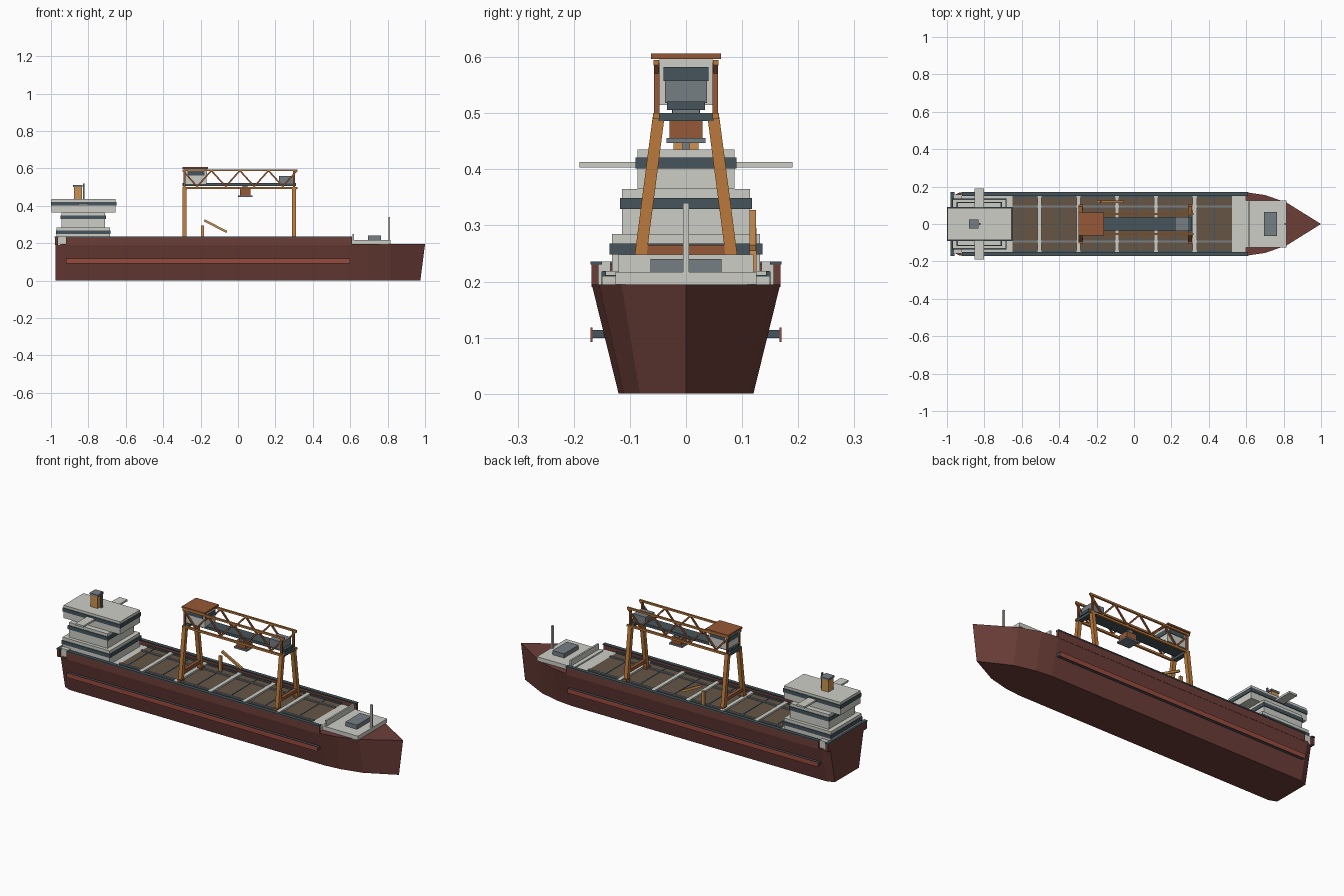
import bpy, bmesh
from mathutils import Vector

old = bpy.data.objects.get("Cube")
if old:
    bpy.data.objects.remove(old, do_unlink=True)


def material(name, *srgb):
    m = bpy.data.materials.new(name)
    col = [((c / 255 + 0.055) / 1.055) ** 2.4 for c in srgb] + [1.0]
    m.diffuse_color = col
    m.use_nodes = True
    m.node_tree.nodes["Principled BSDF"].inputs["Base Color"].default_value = col
    return m


HULL = material("oxide_red", 108, 62, 56)
STRIPE = material("bright_red", 150, 74, 62)
LIGHT = material("pale_grey", 205, 206, 199)
SLATE = material("dark_slate", 70, 85, 91)
GREY = material("mid_grey", 118, 126, 132)
ORANGE = material("crane_orange", 188, 122, 60)
TAN = material("light_orange", 204, 146, 82)
RUST = material("rust_brown", 150, 88, 54)
BROWN = material("hatch_brown", 102, 86, 70)


def finish(name, bm, mat):
    bmesh.ops.recalc_face_normals(bm, faces=bm.faces)
    me = bpy.data.meshes.new(name)
    bm.to_mesh(me)
    bm.free()
    me.materials.append(mat)
    ob = bpy.data.objects.new(name, me)
    bpy.context.collection.objects.link(ob)
    return ob


def box(name, mat, x, y, z):
    """Box from (min, max) ranges."""
    bm = bmesh.new()
    bmesh.ops.create_cube(bm, size=1)
    for v in bm.verts:
        v.co = [r[0] + (c + 0.5) * (r[1] - r[0]) for c, r in zip(v.co, (x, y, z))]
    return finish(name, bm, mat)


def mid_box(name, mat, x, half, z):
    """Box centred on y = 0."""
    return box(name, mat, x, (-half, half), z)


def pair(name, mat, x, y, z):
    """Two boxes mirrored across y = 0."""
    box("left_" + name, mat, x, y, z)
    box("right_" + name, mat, x, (-y[1], -y[0]), z)


def bar(name, mat, a, b, w):
    """Square bar between two points."""
    a, b = Vector(a), Vector(b)
    bm = bmesh.new()
    bmesh.ops.create_cube(bm, size=1)
    rot = (b - a).to_track_quat('Z', 'Y')
    for v in bm.verts:
        v.co = (a + b) / 2 + rot @ Vector((v.co.x * w, v.co.y * w, v.co.z * (b - a).length))
    return finish(name, bm, mat)


# Hull: deck outline lofted down to a narrower bottom
half = [(-0.975, 0.145), (-0.935, 0.168), (0.61, 0.168), (0.7, 0.155), (0.815, 0.115)]
outline = half + [(1.0, 0)] + [(x, -y) for x, y in reversed(half)]
bm = bmesh.new()
top = [bm.verts.new((x, y, 0.195)) for x, y in outline]
low = [bm.verts.new((min(x, 0.975), y * 0.715, 0)) for x, y in outline]
bm.faces.new(top)
bm.faces.new(low)
for i in range(len(top)):
    j = (i + 1) % len(top)
    bm.faces.new((top[i], top[j], low[j], low[i]))
finish("hull", bm, HULL)

# Side fenders and bulwarks
pair("fender_strip", STRIPE, (-0.92, 0.6), (0.167, 0.17), (0.092, 0.118))
pair("fender_beam", SLATE, (-0.92, 0.6), (0.13, 0.167), (0.099, 0.114))
pair("bulwark", HULL, (-0.92, 0.61), (0.156, 0.168), (0.19, 0.23))
pair("bulwark_cap", SLATE, (-0.92, 0.61), (0.15, 0.17), (0.23, 0.236))
pair("stern_block", LIGHT, (-0.963, -0.92), (0.135, 0.158), (0.19, 0.236))
mid_box("stern_bulwark", HULL, (-0.978, -0.963), 0.168, (0.19, 0.23))
mid_box("stern_bulwark_cap", SLATE, (-0.98, -0.96), 0.17, (0.23, 0.236))

# Cargo deck: hatch covers, rails and cross beams
mid_box("hatch_covers", BROWN, (-0.65, 0.525), 0.148, (0.19, 0.21))
pair("outer_hatch_rail", SLATE, (-0.65, 0.525), (0.143, 0.151), (0.19, 0.218))
pair("inner_hatch_rail", GREY, (-0.65, 0.525), (0.089, 0.1), (0.2, 0.216))
for i in range(5):
    x = -0.505 + i * 0.2075
    mid_box("cross_beam", LIGHT, (x - 0.011, x + 0.011), 0.149, (0.195, 0.219))
    for s in (-0.104, 0.104):
        mid_box("hatch_seam", SLATE, (x + s - 0.003, x + s + 0.003), 0.143, (0.2, 0.212))

# Forecastle
mid_box("fore_walkway", LIGHT, (0.525, 0.6), 0.15, (0.19, 0.21))
mid_box("forecastle_deck", LIGHT, (0.59, 0.815), 0.126, (0.195, 0.217))
mid_box("breakwater", LIGHT, (0.612, 0.621), 0.12, (0.2, 0.248))
mid_box("windlass_house", GREY, (0.695, 0.765), 0.063, (0.217, 0.24))
mid_box("fore_mast", LIGHT, (0.804, 0.814), 0.005, (0.217, 0.34))

# Superstructure: three tiers with window bands
mid_box("poop_deck", LIGHT, (-0.96, -0.65), 0.15, (0.19, 0.21))
tiers = [(-0.97, -0.685, 0.132, 0.2, 0.285, 0.248),
         (-0.945, -0.71, 0.114, 0.285, 0.365, 0.329),
         (-0.996, -0.654, 0.086, 0.365, 0.435, 0.401)]
for x0, x1, w, z0, z1, band in tiers:
    mid_box("cabin_tier", LIGHT, (x0, x1), w, (z0, z1))
    mid_box("window_band", SLATE, (x0 - 0.004, x1 + 0.004), w + 0.004, (band, band + 0.02))
mid_box("bridge_wing", LIGHT, (-0.852, -0.803), 0.19, (0.403, 0.413))
mid_box("funnel", TAN, (-0.878, -0.835), 0.022, (0.435, 0.5))
mid_box("funnel_cap", GREY, (-0.882, -0.831), 0.025, (0.5, 0.51))
mid_box("radar_mast", GREY, (-0.829, -0.822), 0.006, (0.435, 0.52))

# Gantry crane legs, sills and top ties
for x in (-0.286, 0.3):
    for s in (-1, 1):
        bar("gantry_leg", ORANGE, (x, s * 0.085, 0.215), (x, s * 0.049, 0.492), 0.021)
        bar("gantry_post", RUST, (x, s * 0.052, 0.49), (x, s * 0.052, 0.59), 0.01)
    mid_box("gantry_sill", RUST, (x - 0.009, x + 0.009), 0.085, (0.248, 0.265))
    mid_box("gantry_tie", SLATE, (x - 0.012, x + 0.012), 0.05, (0.486, 0.5))
    pair("gantry_foot", RUST, (x - 0.012, x + 0.012), (0.072, 0.104), (0.21, 0.222))

# Gantry trusses
x0, step = -0.295, 0.0763
for s in (-1, 1):
    y = s * 0.053
    bar("lower_chord", ORANGE, (-0.297, y, 0.495), (0.318, y, 0.495), 0.011)
    bar("upper_chord", ORANGE, (-0.297, y, 0.59), (0.318, y, 0.59), 0.01)
    for i in range(8):
        za, zb = (0.588, 0.503) if i % 2 == 0 else (0.503, 0.588)
        bar("truss_brace", RUST, (x0 + i * step, y, za), (x0 + (i + 1) * step, y, zb), 0.008)
mid_box("crane_runway", SLATE, (-0.296, 0.31), 0.034, (0.506, 0.521))

# Crane cabin, machine house and hoist
mid_box("crane_cabin", LIGHT, (-0.285, -0.168), 0.047, (0.515, 0.597))
mid_box("cabin_windows", SLATE, (-0.288, -0.165), 0.04, (0.557, 0.582))
mid_box("cabin_side_windows", SLATE, (-0.27, -0.18), 0.05, (0.563, 0.585))
mid_box("cabin_roof", RUST, (-0.298, -0.16), 0.062, (0.597, 0.606))
mid_box("machine_house", GREY, (0.218, 0.294), 0.037, (0.518, 0.558))
mid_box("hoist_hanger", GREY, (0.025, 0.052), 0.024, (0.487, 0.508))
mid_box("hoist_block", RUST, (0.01, 0.067), 0.029, (0.456, 0.49))
mid_box("hoist_plate", GREY, (0.0, 0.077), 0.035, (0.447, 0.456))

# Small deck crane
box("deck_crane_post", TAN, (-0.197, -0.182), (0.113, 0.126), (0.205, 0.295))
bar("deck_crane_boom", TAN, (-0.18, 0.119, 0.322), (-0.06, 0.119, 0.26), 0.012)
